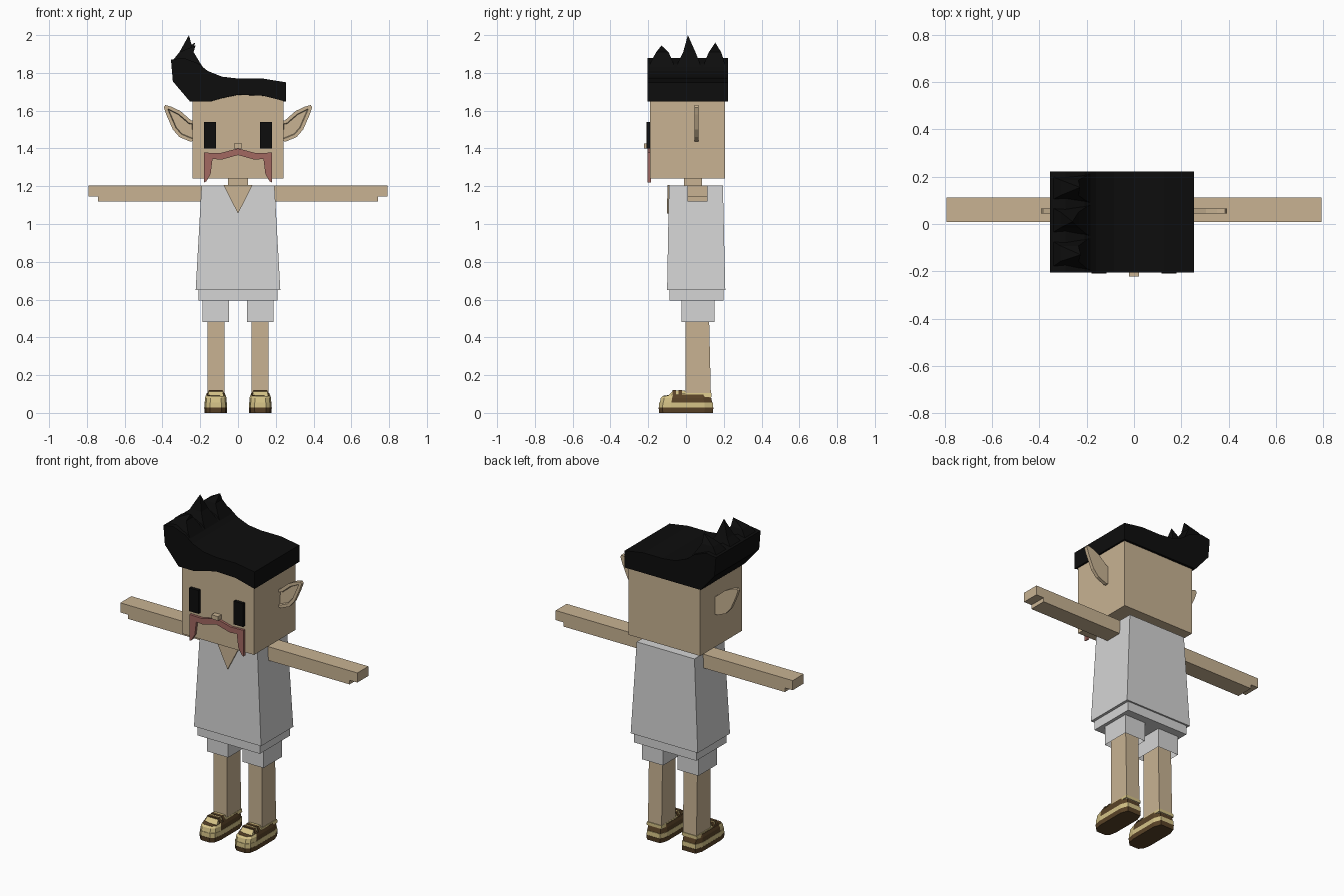
import bpy, bmesh
from mathutils import Vector

cube = bpy.data.objects.get("Cube")
if cube:
    bpy.data.objects.remove(cube, do_unlink=True)


def material(name, rgb):
    m = bpy.data.materials.new(name)
    m.use_nodes = True
    m.diffuse_color = (*rgb, 1)
    bsdf = next(n for n in m.node_tree.nodes if n.type == 'BSDF_PRINCIPLED')
    bsdf.inputs["Base Color"].default_value = (*rgb, 1)
    bsdf.inputs["Roughness"].default_value = 0.9
    return m


skin = material("skin", (0.58, 0.45, 0.29))
cloth = material("light cloth", (0.66, 0.66, 0.66))
black = material("black", (0.004, 0.004, 0.004))
rose = material("dusty rose", (0.36, 0.14, 0.12))
brown = material("shoe brown", (0.10, 0.055, 0.02))
tan = material("shoe tan", (0.66, 0.54, 0.24))


def finish(name, bm, *mats):
    bmesh.ops.recalc_face_normals(bm, faces=bm.faces)
    mesh = bpy.data.meshes.new(name)
    bm.to_mesh(mesh)
    bm.free()
    for m in mats:
        mesh.materials.append(m)
    ob = bpy.data.objects.new(name, mesh)
    bpy.context.scene.collection.objects.link(ob)
    return ob


def loft(rings, bottom=True, top=True):
    """Skin a list of equal-length point rings, with optional end caps."""
    bm = bmesh.new()
    vs = [[bm.verts.new(p) for p in ring] for ring in rings]
    n = len(vs[0])
    for a, b in zip(vs, vs[1:]):
        for i in range(n):
            j = (i + 1) % n
            bm.faces.new((a[i], a[j], b[j], b[i]))
    if bottom:
        bm.faces.new(vs[0][::-1])
    if top:
        bm.faces.new(vs[-1])
    return bm


def rect(x, y, z):
    return [(x[0], y[0], z), (x[1], y[0], z), (x[1], y[1], z), (x[0], y[1], z)]


def box(name, x, y, z, mat, x_top=None, y_top=None, bottom=True):
    rings = [rect(x, y, z[0]), rect(x_top or x, y_top or y, z[1])]
    return finish(name, loft(rings, bottom), mat)


def slab(pts, y0, y1):
    """Extrude an (x, z) outline along y."""
    return loft([[(x, y, z) for x, z in pts] for y in (y0, y1)])


def span(s, a, b):
    return tuple(sorted((s * a, s * b)))


# Head, neck and torso
box("head", (-0.24, 0.24), (-0.19, 0.207), (1.24, 1.70), skin)
box("neck", (-0.052, 0.052), (-0.01, 0.085), (1.15, 1.26), skin)
box("shirt", (-0.224, 0.224), (-0.10, 0.208), (0.65, 1.205), cloth,
    (-0.193, 0.193), (-0.09, 0.195))
box("shorts_waist", (-0.208, 0.208), (-0.088, 0.198), (0.595, 0.66), cloth)

# Open neckline laid over the sloping shirt front
collar = [(-0.077, 1.206), (0.077, 1.206), (0, 1.055)]
bm = slab(collar, -0.098, -0.088)
for v in bm.verts:
    v.co.y -= (1.206 - v.co.z) * 0.018
finish("neckline", bm, skin)

# Hair: swept outline, arched only along the forehead
fringe = [(-0.254, 1.648), (-0.15, 1.648), (-0.08, 1.668), (0, 1.685),
          (0.13, 1.68), (0.254, 1.648)]
crown = [(0.254, 1.75), (0.13, 1.77), (0, 1.77), (-0.085, 1.78), (-0.16, 1.81),
         (-0.21, 1.85), (-0.29, 1.88), (-0.355, 1.87), (-0.345, 1.755)]
front = [(x, -0.205, z) for x, z in fringe + crown]
back = ([(x, 0.222, 1.648) for x, z in fringe] +
        [(x, 0.222, z) for x, z in crown])
finish("hair", loft([front, back]), black)

# Curved spikes on the swept side
for name, y0, y1, tip in (("front", -0.205, -0.05, (-0.225, -0.13, 1.945)),
                          ("middle", -0.06, 0.09, (-0.26, 0.01, 2.0)),
                          ("back", 0.08, 0.222, (-0.228, 0.155, 1.96))):
    ym, t = (y0 + y1) / 2, Vector(tip)
    rings = [rect((-0.345, -0.165), (y0, y1), 1.80),
             rect((-0.35, -0.205), (y0 + 0.02, y1 - 0.02), 1.86),
             rect((-0.31, -0.235), (ym - 0.03, ym + 0.035), 1.91)]
    bm = loft(rings, top=False)
    apex = bm.verts.new(t)
    for e in [e for e in bm.edges if e.is_boundary]:
        bm.faces.new((*e.verts, apex))
    finish("hair_spike_" + name, bm, black)

# Face
box("nose", (-0.022, 0.022), (-0.222, -0.18), (1.40, 1.425), skin)
half = [(0.095, 1.375), (0.18, 1.378), (0.18, 1.22), (0.168, 1.225),
        (0.145, 1.265), (0.135, 1.345), (0.09, 1.34)]
outline = [(0, 1.40)] + half + [(0, 1.365)] + [(-x, z) for x, z in half[::-1]]
finish("moustache", slab(outline, -0.205, -0.185), rose)

ear = [(0.225, 1.54), (0.25, 1.55), (0.305, 1.598), (0.35, 1.62), (0.385, 1.63),
       (0.393, 1.618), (0.38, 1.58), (0.345, 1.50), (0.31, 1.46),
       (0.255, 1.437), (0.225, 1.44)]
sole = [(0.03, -0.145), (0.052, -0.125), (0.061, -0.08), (0.061, 0.10),
        (0.045, 0.145)]
sole += [(-x, y) for x, y in sole[::-1]]


def shoe_ring(cx, z, sx=1.0, sy=1.0, toe_drop=0.0):
    return [(cx + x * sx, y * sy, z - (toe_drop if y < -0.1 else 0))
            for x, y in sole]


for s, side in ((1, "left"), (-1, "right")):
    box(side + "_eye", span(s, 0.117, 0.18), (-0.21, -0.18), (1.40, 1.54), black)

    # Pointed ear with a recessed front
    bm = slab([(s * x, z) for x, z in ear], 0.045, 0.066)
    bmesh.ops.recalc_face_normals(bm, faces=bm.faces)
    face = [f for f in bm.faces if f.normal.y < -0.9]
    bmesh.ops.inset_region(bm, faces=face, thickness=0.018)
    bmesh.ops.inset_region(bm, faces=face, thickness=0.004, depth=-0.012)
    finish(side + "_ear", bm, skin)

    # Arm, notched at the fingertips
    arm = [(0.17, 1.12), (0.74, 1.12), (0.74, 1.145), (0.792, 1.145),
           (0.792, 1.203), (0.17, 1.203)]
    finish(side + "_arm", slab([(s * x, z) for x, z in arm], 0.008, 0.113), skin)

    # Shorts leg and leg
    box(side + "_shorts_leg", span(s, 0.048, 0.188), (-0.025, 0.15),
        (0.48, 0.60), cloth, bottom=False)
    box(side + "_leg", span(s, 0.071, 0.162), (-0.002, 0.132), (0.08, 0.60),
        skin, y_top=(-0.002, 0.12))

    # Shoe: layered sole, upper with toe cap, collar and straps
    cx = s * 0.118
    finish(side + "_shoe_sole",
           loft([shoe_ring(cx, 0, 0.97, 0.98), shoe_ring(cx, 0.028)]), brown)
    finish(side + "_shoe_midsole",
           loft([shoe_ring(cx, 0.028, 0.99, 0.99),
                 shoe_ring(cx, 0.055, 0.98, 0.98)]), tan)
    bm = loft([shoe_ring(cx, 0.054, 0.96, 0.96),
               shoe_ring(cx, 0.08, 0.93, 0.92),
               shoe_ring(cx, 0.098, 0.84, 0.85, 0.008)])
    bmesh.ops.recalc_face_normals(bm, faces=bm.faces)
    for f in bm.faces:
        f.material_index = int(f.calc_center_median().y < -0.08)
    finish(side + "_shoe_upper", bm, brown, tan)
    box(side + "_shoe_collar", (cx - 0.052, cx + 0.052), (-0.02, 0.136),
        (0.085, 0.104), tan, (cx - 0.048, cx + 0.048))
    box(side + "_shoe_tongue", (cx - 0.042, cx + 0.042), (-0.095, 0.0),
        (0.09, 0.118), tan, (cx - 0.036, cx + 0.036), (-0.068, -0.005))
    for y in (-0.072, -0.04):
        box(side + "_shoe_strap", (cx - 0.055, cx + 0.055), (y, y + 0.018),
            (0.085, 0.121), brown, (cx - 0.036, cx + 0.036))
